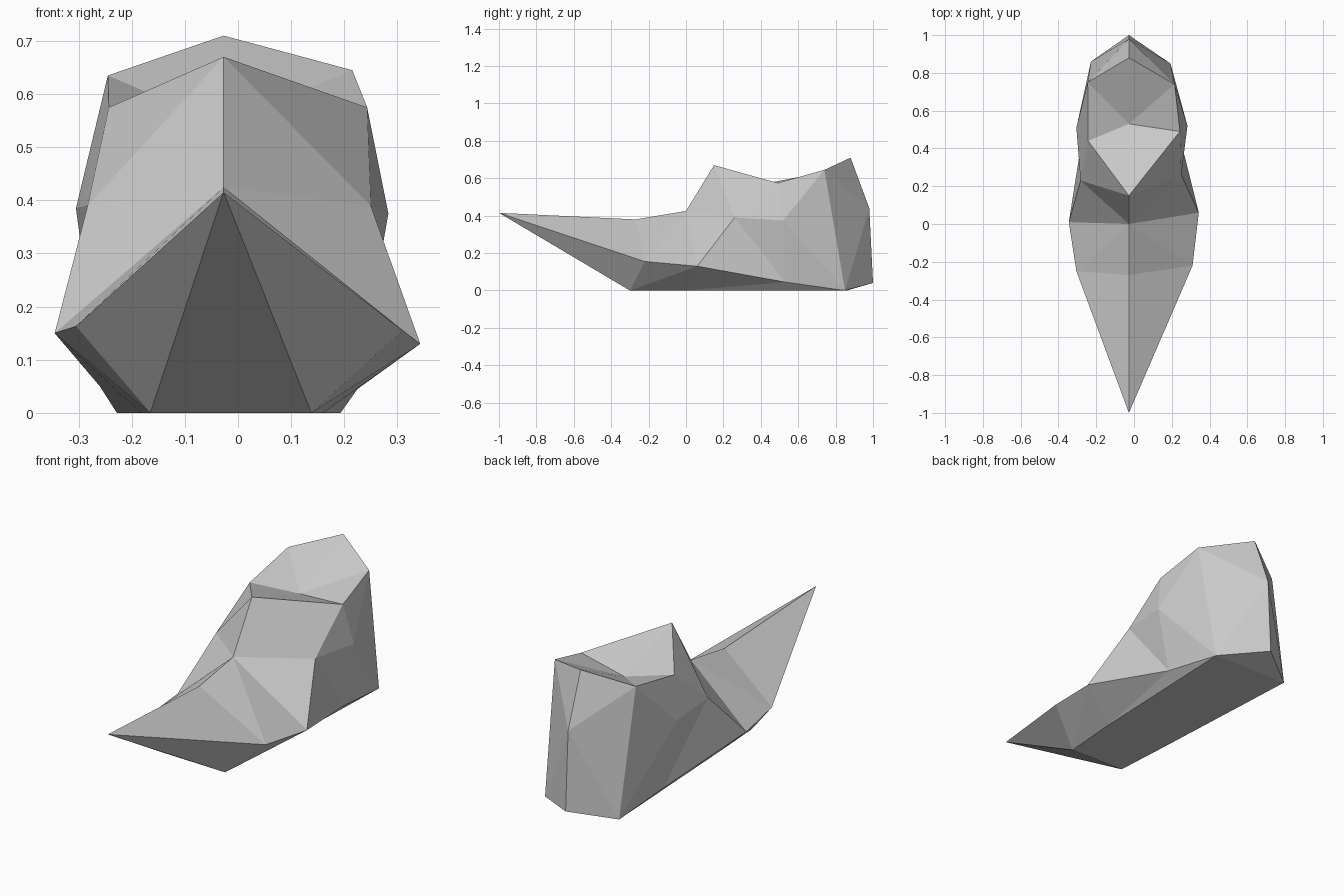
import bpy
import bmesh

old = bpy.data.objects.get("Cube")
if old:
    bpy.data.objects.remove(old, do_unlink=True)

grey = bpy.data.materials.new("plain_grey")
grey.use_nodes = True
colour = (0.6, 0.6, 0.6, 1)
grey.diffuse_color = colour
grey.node_tree.nodes["Principled BSDF"].inputs["Base Color"].default_value = colour

MID_X = -0.027

# Centreline profile from the bow over the cabin to the stern: (y, z)
CENTRE = {
    "bow_tip": (-1.0, 0.415), "deck_dip": (-0.27, 0.38), "cabin_foot": (0.0, 0.425),
    "cabin_peak": (0.15, 0.67), "cockpit": (0.53, 0.542), "stern_peak": (0.88, 0.71),
    "stern_mid": (0.98, 0.44), "stern_low": (1.0, 0.04),
}

# Hand-shaped side points: left side, then the slightly different right side
SIDES = {
    "bow_chine": ((0.31, -0.22, 0.155), (-0.305, -0.25, 0.163)),
    "mid_chine": ((0.343, 0.06, 0.13), (-0.345, 0.01, 0.15)),
    "aft_chine": ((0.225, 0.53, 0.045), (-0.26, 0.55, 0.05)),
    "stern_chine": ((0.193, 0.85, 0), (-0.228, 0.86, 0)),
    "bow_keel": ((0.138, -0.3, 0), (-0.165, -0.29, 0)),
    "mid_keel": ((0.16, 0, 0), (-0.183, 0, 0)),
    "cabin_side": ((0.25, 0.26, 0.39), (-0.283, 0.23, 0.39)),
    "waist": ((0.283, 0.52, 0.375), (-0.305, 0.51, 0.385)),
    "rim": ((0.243, 0.49, 0.575), (-0.243, 0.44, 0.575)),
    "stern_rim": ((0.215, 0.74, 0.645), (-0.245, 0.75, 0.635)),
}

# Panels of one side, grouped by part
FOREDECK = """bow_tip bow_chine deck_dip
deck_dip bow_chine cabin_foot
bow_chine mid_chine cabin_foot"""
CABIN = """cabin_foot mid_chine cabin_side
cabin_foot cabin_side cabin_peak
cabin_peak cabin_side rim"""
TOPSIDES = """cabin_side waist rim
cabin_side aft_chine waist
cabin_side mid_chine aft_chine
waist stern_rim rim
waist stern_chine stern_rim
waist aft_chine stern_chine"""
COCKPIT = """cabin_peak rim cockpit
cockpit rim stern_rim
cockpit stern_rim stern_peak"""
TRANSOM = """stern_peak stern_rim stern_mid
stern_rim stern_chine stern_mid
stern_mid stern_chine stern_low"""
BILGE = """bow_tip bow_keel bow_chine
bow_chine bow_keel mid_chine
mid_chine bow_keel mid_keel
mid_chine mid_keel aft_chine
aft_chine mid_keel stern_chine"""

bm = bmesh.new()
centre = {n: bm.verts.new((MID_X, y, z)) for n, (y, z) in CENTRE.items()}
halves = [{n: bm.verts.new(pair[i]) for n, pair in SIDES.items()} for i in (0, 1)]

# Both sides use the same panels, with the winding reversed on the right
for i, half in enumerate(halves):
    points = {**centre, **half}
    for part in (FOREDECK, CABIN, TOPSIDES, COCKPIT, TRANSOM, BILGE):
        for row in part.splitlines():
            corners = [points[n] for n in row.split()]
            bm.faces.new(corners[::-1] if i else corners)

# Flat bottom closing the two sides together
left, right = halves
bm.faces.new((centre["bow_tip"], right["bow_keel"], left["bow_keel"]))
for a, b in (("bow_keel", "mid_keel"), ("mid_keel", "stern_chine")):
    bm.faces.new((left[a], right[a], right[b], left[b]))
bm.faces.new((left["stern_chine"], right["stern_chine"], centre["stern_low"]))

bmesh.ops.recalc_face_normals(bm, faces=bm.faces[:])
mesh = bpy.data.meshes.new("boat_hull")
bm.to_mesh(mesh)
bm.free()
mesh.materials.append(grey)
bpy.context.collection.objects.link(bpy.data.objects.new("boat_hull", mesh))
